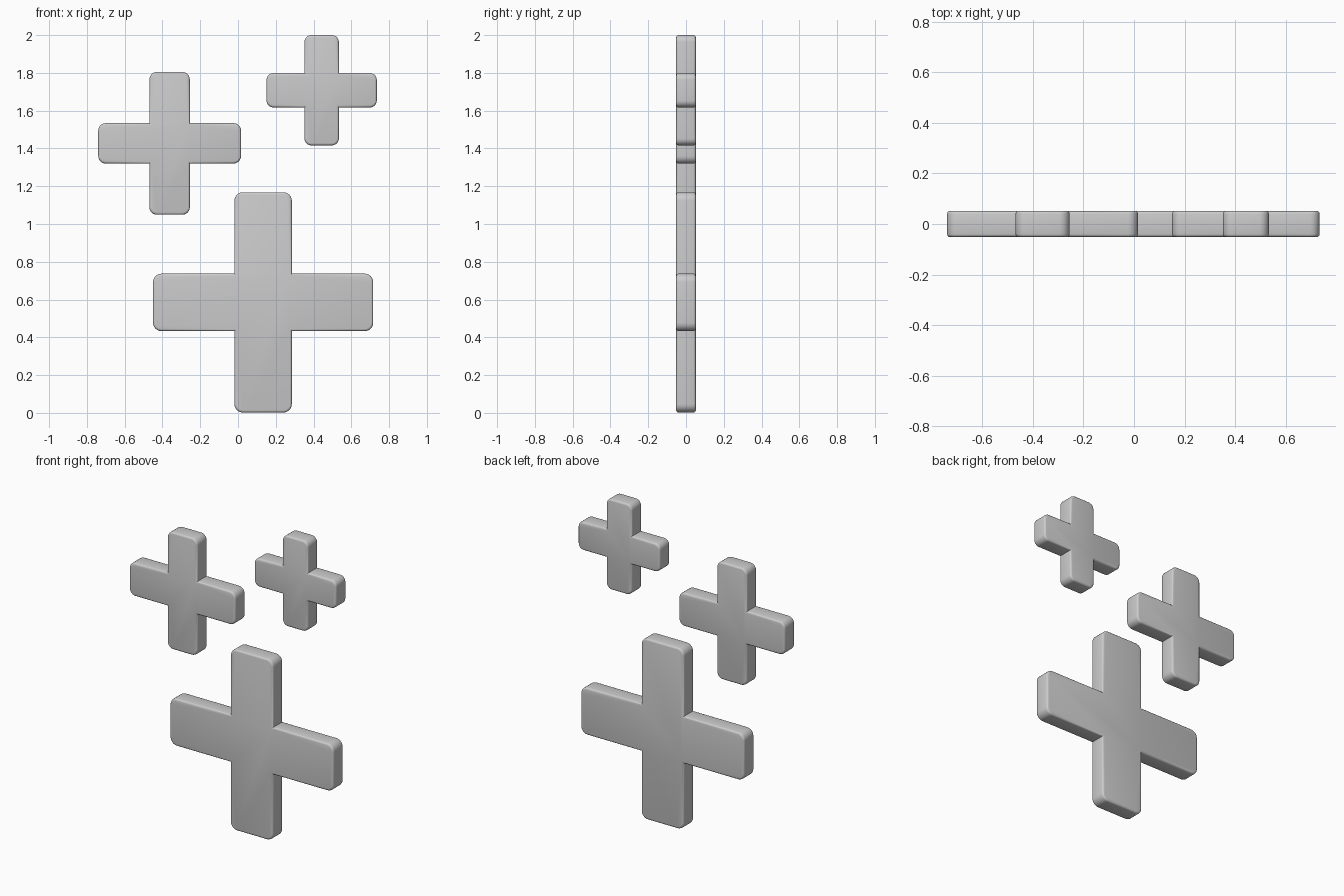
import bpy, bmesh, math

if "Cube" in bpy.data.objects:
    bpy.data.objects.remove(bpy.data.objects["Cube"])

HALF_DEPTH = 0.052
RIM = 0.012
ARC_STEPS = 6
RIM_STEPS = 3


def plus_outline(reach, width, radius):
    """Plus-shaped outline: rounded arm tips, sharp inner corners."""
    pts = []
    for arm in range(4):
        a = arm * math.pi / 2
        local = [(width, -width)]
        for side, start in ((-1, -math.pi / 2), (1, 0)):
            for i in range(ARC_STEPS + 1):
                t = start + i / ARC_STEPS * math.pi / 2
                local.append((reach - radius + radius * math.cos(t),
                              side * (width - radius) + radius * math.sin(t)))
        pts += [(x * math.cos(a) - y * math.sin(a),
                 x * math.sin(a) + y * math.cos(a)) for x, y in local]
    return pts


def make_plus(name, cx, cz, reach, width, radius):
    bm = bmesh.new()
    # Rounded rim profile from front to back: (inset, y)
    quarter = [i / RIM_STEPS * math.pi / 2 for i in range(RIM_STEPS + 1)]
    front = [(RIM * (1 - math.sin(t)), -HALF_DEPTH + RIM * (1 - math.cos(t)))
             for t in quarter]
    profile = front + [(d, -y) for d, y in reversed(front)]
    rings = [[bm.verts.new((x, y, z))
              for x, z in plus_outline(reach - d, width - d, radius - d)]
             for d, y in profile]
    # Side walls and flat caps
    for r0, r1 in zip(rings, rings[1:]):
        for i in range(len(r0)):
            j = (i + 1) % len(r0)
            bm.faces.new((r0[i], r0[j], r1[j], r1[i]))
    bm.faces.new(rings[0])
    bm.faces.new(rings[-1][::-1])
    bmesh.ops.recalc_face_normals(bm, faces=bm.faces)
    mesh = bpy.data.meshes.new(name)
    bm.to_mesh(mesh)
    bm.free()
    obj = bpy.data.objects.new(name, mesh)
    obj.location = (cx, 0, cz)
    bpy.context.collection.objects.link(obj)
    bpy.ops.object.select_all(action='DESELECT')
    obj.select_set(True)
    bpy.context.view_layer.objects.active = obj
    bpy.ops.object.shade_smooth_by_angle(angle=math.radians(35))


# Three plus signs of decreasing size
make_plus("large_plus", 0.133, 0.585, 0.583, 0.152, 0.045)
make_plus("medium_plus", -0.362, 1.427, 0.378, 0.107, 0.04)
make_plus("small_plus", 0.443, 1.708, 0.292, 0.091, 0.037)
